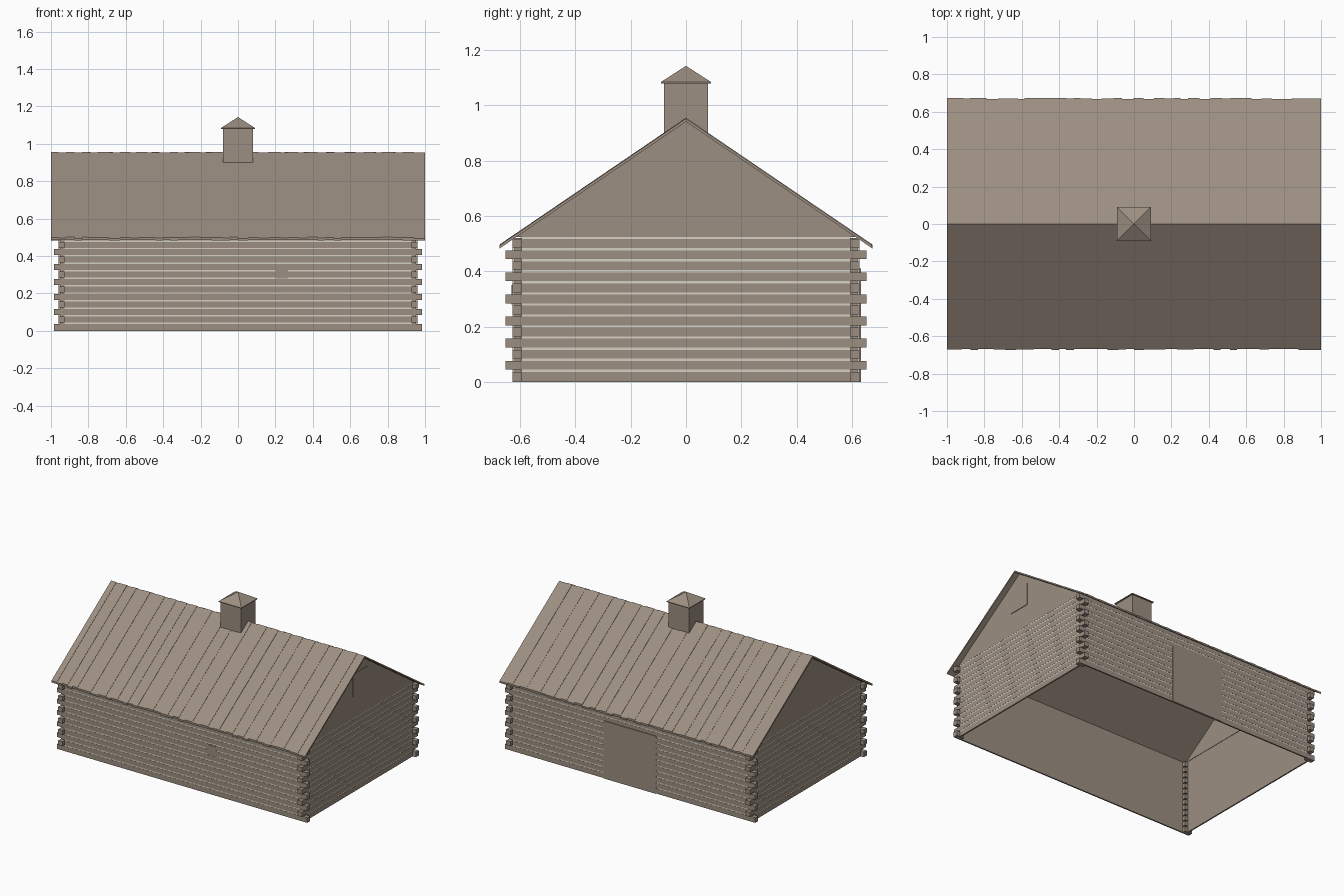
import bpy, bmesh, random

if "Cube" in bpy.data.objects:
    bpy.data.objects.remove(bpy.data.objects["Cube"])

random.seed(4)


def material(name, rgb):
    m = bpy.data.materials.new(name)
    m.diffuse_color = (*rgb, 1)
    m.use_nodes = True
    m.node_tree.nodes["Principled BSDF"].inputs["Base Color"].default_value = m.diffuse_color
    return m


WOOD = material("weathered wood", (0.335, 0.275, 0.222))
CHINK = material("pale chinking", (0.68, 0.64, 0.55))


def add_prism(bm, profile, x0, x1):
    """Extrude a (y, z) profile along x."""
    a = [bm.verts.new((x0, y, z)) for y, z in profile]
    b = [bm.verts.new((x1, y, z)) for y, z in profile]
    bm.faces.new(a)
    bm.faces.new(b[::-1])
    n = len(a)
    for i in range(n):
        j = (i + 1) % n
        bm.faces.new((a[i], b[i], b[j], a[j]))


def add_box(bm, x0, x1, y0, y1, z0, z1):
    x0, x1 = sorted((x0, x1))
    y0, y1 = sorted((y0, y1))
    add_prism(bm, [(y0, z0), (y1, z0), (y1, z1), (y0, z1)], x0, x1)


def finish(name, bm, mat):
    bmesh.ops.recalc_face_normals(bm, faces=bm.faces[:])
    me = bpy.data.meshes.new(name)
    bm.to_mesh(me)
    bm.free()
    me.materials.append(mat)
    ob = bpy.data.objects.new(name, me)
    bpy.context.collection.objects.link(ob)
    return ob


# Outer faces of the walls and inner faces of the corner log ends
XO, XI = 0.96, 0.927
YO, YI = 0.628, 0.595
SKIN = 0.007                       # wall thickness between the corners
PITCH, LAYERS, WALL_H = 0.04, 13, 0.52
SLOPE, RIDGE, THICK = 0.68, 0.955, 0.014

# Log courses, with thick ends crossing alternately at the corners
long_logs, side_logs, ends = bmesh.new(), bmesh.new(), bmesh.new()
for k in range(LAYERS):
    z0 = PITCH * k + (0.004 if k else 0)
    z1 = PITCH * k + 0.036
    ex, ey = (0.985, YO) if k % 2 == 0 else (XO, 0.652)
    for s in (-1, 1):
        add_box(long_logs, -XI, XI, s * (YO - SKIN), s * YO, z0, z1)
        add_box(side_logs, s * (XO - SKIN), s * XO, -YI, YI, z0, z1)
        for t in (-1, 1):
            add_box(ends, s * XI, s * ex, t * YI, t * ey, z0, z1)
finish("front_and_back_logs", long_logs, WOOD)
finish("side_logs", side_logs, WOOD)
finish("corner_log_ends", ends, WOOD)

# Chinking strips almost flush between the logs
bm = bmesh.new()
for k in range(1, LAYERS + 1):
    z0, z1 = PITCH * k - 0.0045, PITCH * k + 0.0045
    for s in (-1, 1):
        add_box(bm, -XI, XI, s * (YO - SKIN), s * (YO - 0.001), z0, z1)
        add_box(bm, s * (XO - SKIN), s * (XO - 0.001), -YI, YI, z0, z1)
finish("chinking", bm, CHINK)

# Thin smooth lining of the walls
bm = bmesh.new()
xl, yl = XO - SKIN, YO - SKIN
for s in (-1, 1):
    add_box(bm, -xl, xl, s * (yl - 0.003), s * yl, 0, WALL_H)
    add_box(bm, s * (xl - 0.003), s * xl, -yl, yl, 0, WALL_H)
finish("wall_lining", bm, WOOD)

# Gable ends
bm = bmesh.new()
apex, base = RIDGE - THICK, WALL_H + 0.004
half = (apex - base) / SLOPE
for s in (-1, 1):
    add_prism(bm, [(-half, base), (half, base), (0, apex)],
              *sorted((s * (xl - 0.003), s * XO)))
finish("gables", bm, WOOD)

# Roof planks with uneven widths, lengths and slightly alternating heights
for name, s in (("front_roof", -1), ("back_roof", 1)):
    bm = bmesh.new()
    widths = [random.uniform(0.7, 1.3) for _ in range(40)]
    scale, x = 2 / sum(widths), -1
    for i, w in enumerate(widths):
        ye = random.uniform(0.667, 0.674)
        lift = -0.0024 * (i % 2) + random.uniform(-0.0005, 0.0005)
        ze = RIDGE - SLOPE * ye
        add_prism(bm, [(0, RIDGE + lift), (s * ye, ze + lift),
                       (s * ye, ze - THICK), (0, RIDGE - THICK)], x, x + w * scale)
        x += w * scale
    finish(name, bm, WOOD)

# Chimney, its foot cut to the roof slope
bm = bmesh.new()
c = 0.08
foot = RIDGE - 0.01
add_prism(bm, [(-c, foot - SLOPE * c), (0, foot), (c, foot - SLOPE * c),
               (c, 1.082), (-c, 1.082)], -c, c)
finish("chimney", bm, WOOD)

# Pyramid chimney cap with a thin rim
bm = bmesh.new()
r = 0.09
low = [bm.verts.new((x, y, 1.08)) for x, y in ((-r, -r), (r, -r), (r, r), (-r, r))]
high = [bm.verts.new((v.co.x, v.co.y, 1.085)) for v in low]
tip = bm.verts.new((0, 0, 1.143))
bm.faces.new(low[::-1])
for i in range(4):
    j = (i + 1) % 4
    bm.faces.new((low[i], low[j], high[j], high[i]))
    bm.faces.new((high[i], high[j], tip))
finish("chimney_cap", bm, WOOD)

# Back door, front window shutter and right gable hatch, barely proud of the wall
for name, dims in (
    ("back_door", (-0.205, 0.205, YO - SKIN, YO + 0.005, 0, 0.41)),
    ("front_shutter", (0.20, 0.268, -YO - 0.004, -YO + SKIN, 0.28, 0.35)),
    ("gable_hatch", (XO - SKIN, XO + 0.004, -0.08, 0.08, 0.68, 0.84)),
):
    bm = bmesh.new()
    add_box(bm, *dims)
    finish(name, bm, WOOD)
